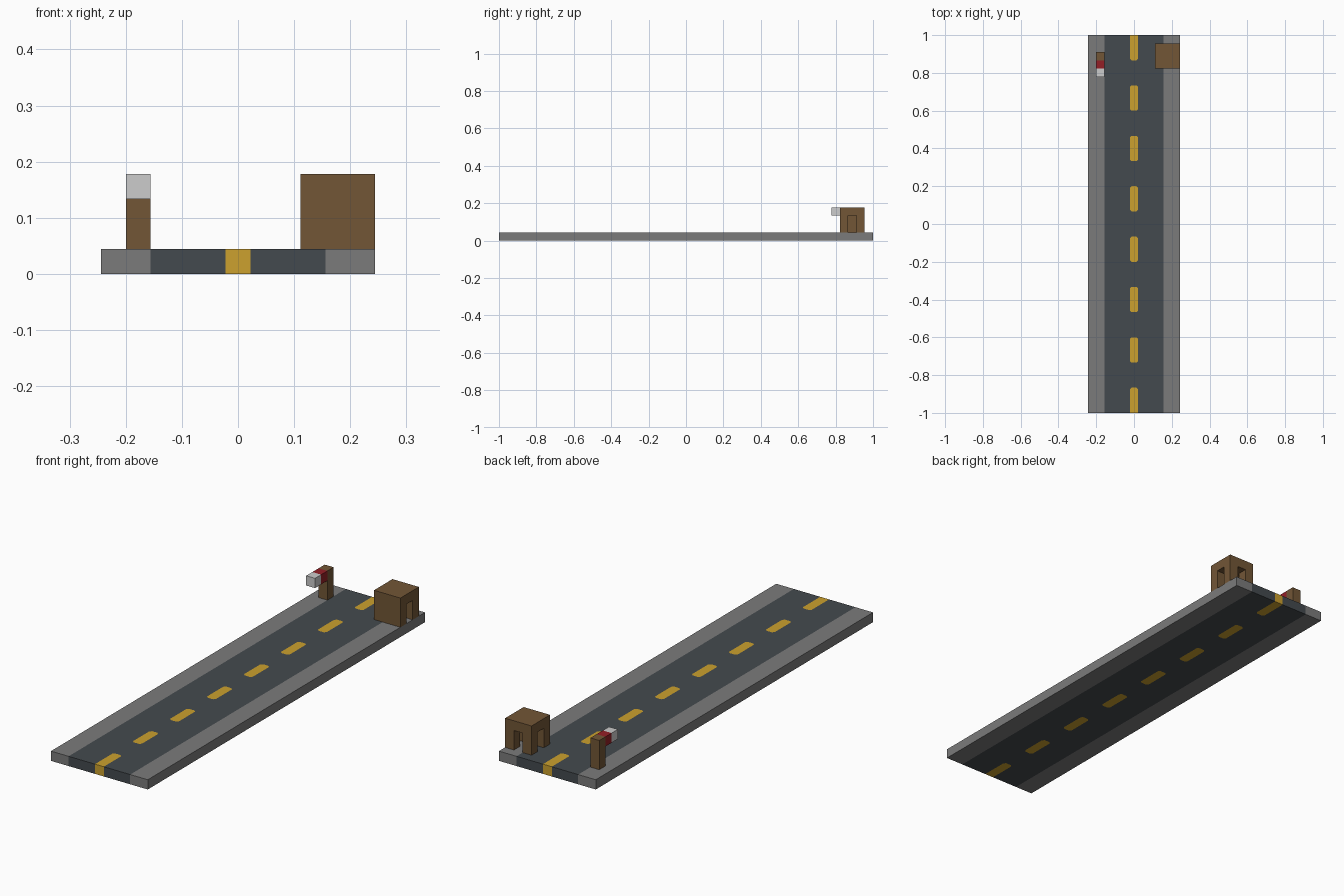
import bpy
import bmesh

cube = bpy.data.objects.get("Cube")
if cube:
    bpy.data.objects.remove(cube, do_unlink=True)

U = 2 / 45        # one block; the whole model sits on this grid
CHAMFER = 0.2     # cut corner of a lane dash, in blocks


def make_material(name, rgb):
    linear = [((c / 255 + 0.055) / 1.055) ** 2.4 for c in rgb] + [1]
    mat = bpy.data.materials.new(name)
    mat.use_nodes = True
    mat.diffuse_color = linear
    shader = next(n for n in mat.node_tree.nodes if n.type == "BSDF_PRINCIPLED")
    shader.inputs["Base Color"].default_value = linear
    return mat


asphalt = make_material("asphalt", (68, 74, 78))
concrete = make_material("concrete", (123, 123, 123))
yellow = make_material("yellow_paint", (204, 161, 46))
wood = make_material("brown_wood", (114, 86, 54))
red = make_material("red_paint", (148, 30, 38))
white = make_material("white_paint", (204, 204, 204))


def prism(name, outline, z0, z1, mat):
    """Extrude a plan outline, measured in blocks, from z0 to z1."""
    bm = bmesh.new()
    low = [bm.verts.new((x * U, y * U, z0 * U)) for x, y in outline]
    high = [bm.verts.new((x * U, y * U, z1 * U)) for x, y in outline]
    bm.faces.new(low)
    bm.faces.new(high)
    for i in range(len(low)):
        j = (i + 1) % len(low)
        bm.faces.new((low[i], low[j], high[j], high[i]))
    bmesh.ops.recalc_face_normals(bm, faces=bm.faces)
    mesh = bpy.data.meshes.new(name)
    bm.to_mesh(mesh)
    bm.free()
    mesh.materials.append(mat)
    obj = bpy.data.objects.new(name, mesh)
    bpy.context.collection.objects.link(obj)
    return obj


def box(name, x, y, z, mat):
    (x0, x1), (y0, y1) = x, y
    return prism(name, [(x0, y0), (x1, y0), (x1, y1), (x0, y1)], *z, mat)


# Pavements and lanes on both sides of the centre strip
END = 22.5
for side, sign in (("left", 1), ("right", -1)):
    box(side + "_pavement", sorted((sign * 3.5, sign * 5.5)), (-END, END), (0, 1), concrete)
    box(side + "_lane", sorted((sign * 0.5, sign * 3.5)), (-END, END), (0, 1), asphalt)


# Centre strip: dashes with cut corners, and asphalt fitted between them
def mirrored(half):
    return half + [(-x, y) for x, y in reversed(half)]


tip = 0.5 - CHAMFER
for i in range(15):
    y0, y1 = -END + 3 * i, -END + 3 * i + 3
    if i % 2 == 0:
        start = [(0.5, y0)] if i == 0 else [(tip, y0), (0.5, y0 + CHAMFER)]
        stop = [(0.5, y1)] if i == 14 else [(0.5, y1 - CHAMFER), (tip, y1)]
        prism("lane_dash", mirrored(start + stop), 0, 1, yellow)
    else:
        half = [(tip, y0), (0.5, y0 - CHAMFER), (0.5, y1 + CHAMFER), (tip, y1)]
        prism("centre_asphalt", mirrored(half), 0, 1, asphalt)

# Hut: solid front wall, open doorways on the other three sides
box("hut_front_wall", (2.5, 5.5), (18.5, 19.5), (1, 3), wood)
for side, x in (("left", 4.5), ("right", 2.5)):
    box("hut_" + side + "_back_post", (x, x + 1), (20.5, 21.5), (1, 3), wood)
    box("hut_" + side + "_lintel_post", (x, x + 1), (19.5, 20.5), (3, 3.5), wood)
box("hut_roof", (2.5, 5.5), (18.5, 21.5), (3, 4), wood)

# Signal post with a red and white arm
ARM = (-4.5, -3.5)
box("signal_post", ARM, (19.5, 20.5), (1, 4), wood)
box("arm_red_block", ARM, (18.5, 19.5), (3, 4), red)
box("arm_white_block", ARM, (17.5, 18.5), (3, 4), white)
